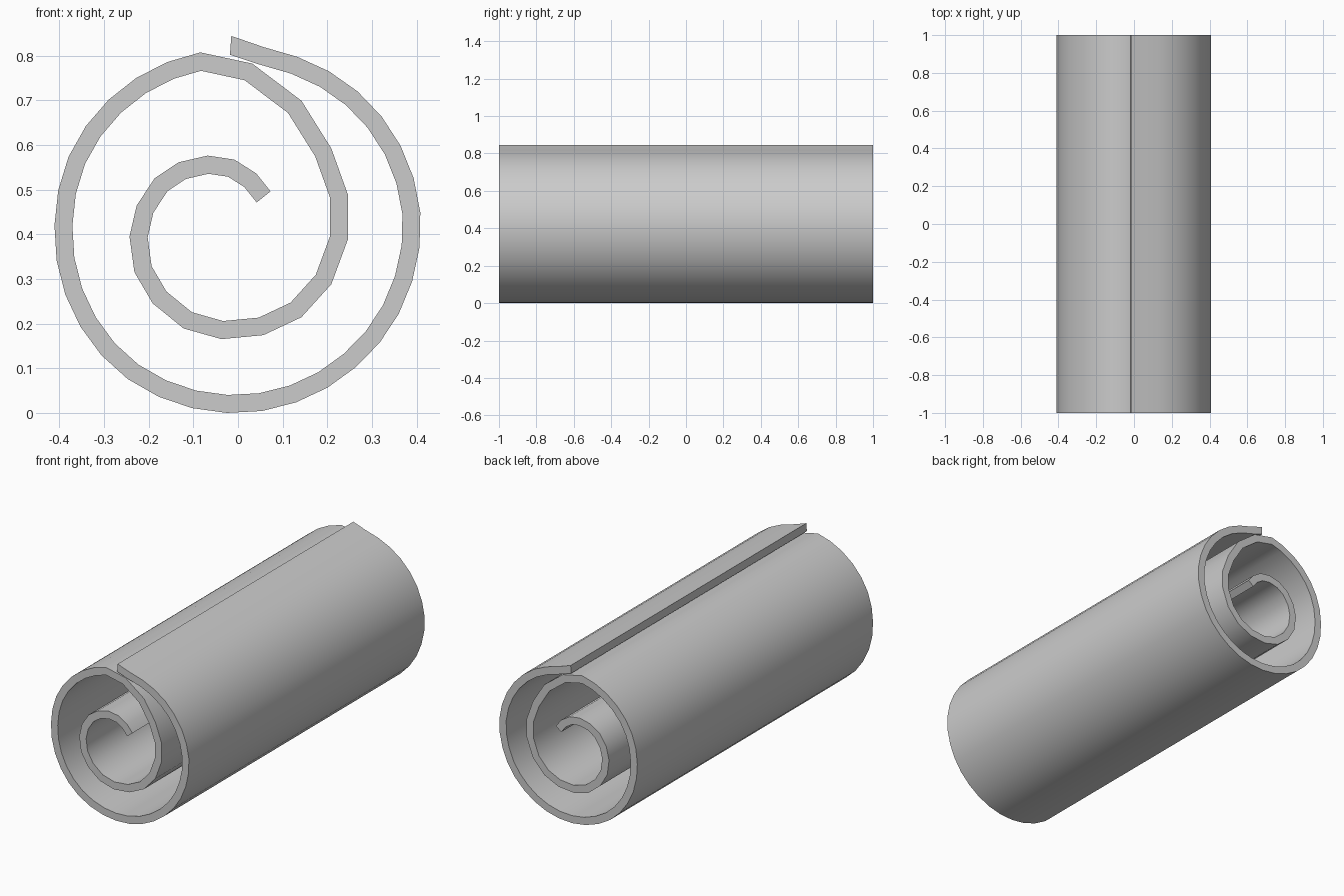
import bpy
import bmesh
import math
from mathutils import Vector

old = bpy.data.objects.get("Cube")
if old:
    bpy.data.objects.remove(old, do_unlink=True)

THICKNESS = 0.04
HALF_LENGTH = 1.0
RIM_CENTRE = Vector((0, 0.413))

# Inner coil: outer face of the sheet, from the free inner edge outwards
INNER_COIL = [
    (.073, .498), (.041, .538), (-.008, .569), (-.068, .578), (-.133, .563),
    (-.187, .527), (-.227, .466), (-.243, .397), (-.232, .317), (-.191, .247),
    (-.122, .191), (-.037, .167), (.057, .176), (.142, .216), (.209, .29),
    (.246, .39), (.246, .491), (.209, .594), (.142, .701), (.032, .784)]

# Outer turn: nearly round, radius eased between (angle, radius) pairs
RIM_RADII = [(102, .405), (154, .413), (180, .411), (230, .417), (266, .412),
             (309, .406), (343, .407), (365, .41), (430, .408), (442, .412)]
RIM_STEPS = 31
LIP = [(-.015, .846)]
LIP_UNDERSIDE = (-.018, .804)


def rim_radius(angle):
    for (a, ra), (b, rb) in zip(RIM_RADII, RIM_RADII[1:]):
        if angle <= b:
            return ra + (rb - ra) * (angle - a) / (b - a)
    return RIM_RADII[-1][1]


def rim_points():
    start, end = RIM_RADII[0][0], RIM_RADII[-1][0]
    points = []
    for i in range(RIM_STEPS + 1):
        angle = start + (end - start) * i / RIM_STEPS
        t = math.radians(angle)
        points.append(RIM_CENTRE + rim_radius(angle) * Vector((math.cos(t), math.sin(t))))
    return points


def offset_left(path, distance):
    """Mitred parallel copy of an open path."""
    normals = []
    for a, b in zip(path, path[1:]):
        d = (b - a).normalized()
        normals.append(Vector((-d.y, d.x)))
    result = []
    for i, p in enumerate(path):
        before = normals[max(i - 1, 0)]
        after = normals[min(i, len(normals) - 1)]
        mitre = (before + after).normalized()
        result.append(p + mitre * distance / mitre.dot(after))
    return result


def make_material(name, colour):
    mat = bpy.data.materials.new(name)
    mat.use_nodes = True
    mat.diffuse_color = colour
    mat.node_tree.nodes["Principled BSDF"].inputs["Base Color"].default_value = colour
    return mat


# Cross-section of the rolled sheet
outer = [Vector(p) for p in INNER_COIL] + rim_points() + [Vector(p) for p in LIP]
inner = offset_left(outer, THICKNESS)
inner[-1] = Vector(LIP_UNDERSIDE)

# Front cap strip, extruded along the roll
bm = bmesh.new()
rows = [[bm.verts.new((p.x, -HALF_LENGTH, p.y)) for p in side] for side in (outer, inner)]
strip = []
for i in range(len(outer) - 1):
    strip.append(bm.faces.new((rows[0][i], rows[0][i + 1], rows[1][i + 1], rows[1][i])))
extruded = bmesh.ops.extrude_face_region(bm, geom=strip, use_keep_orig=True)
moved = [g for g in extruded["geom"] if isinstance(g, bmesh.types.BMVert)]
bmesh.ops.translate(bm, verts=moved, vec=(0, 2 * HALF_LENGTH, 0))
bmesh.ops.recalc_face_normals(bm, faces=bm.faces)

# Stand the roll on the ground
lowest = min(v.co.z for v in bm.verts)
bmesh.ops.translate(bm, verts=bm.verts, vec=(0, 0, -lowest))

mesh = bpy.data.meshes.new("rolled_sheet")
bm.to_mesh(mesh)
bm.free()
mesh.materials.append(make_material("light grey", (0.6, 0.6, 0.6, 1)))

roll = bpy.data.objects.new("rolled_sheet", mesh)
bpy.context.collection.objects.link(roll)
bpy.ops.object.select_all(action='DESELECT')
roll.select_set(True)
bpy.context.view_layer.objects.active = roll
bpy.ops.object.shade_smooth_by_angle(angle=math.radians(40))
